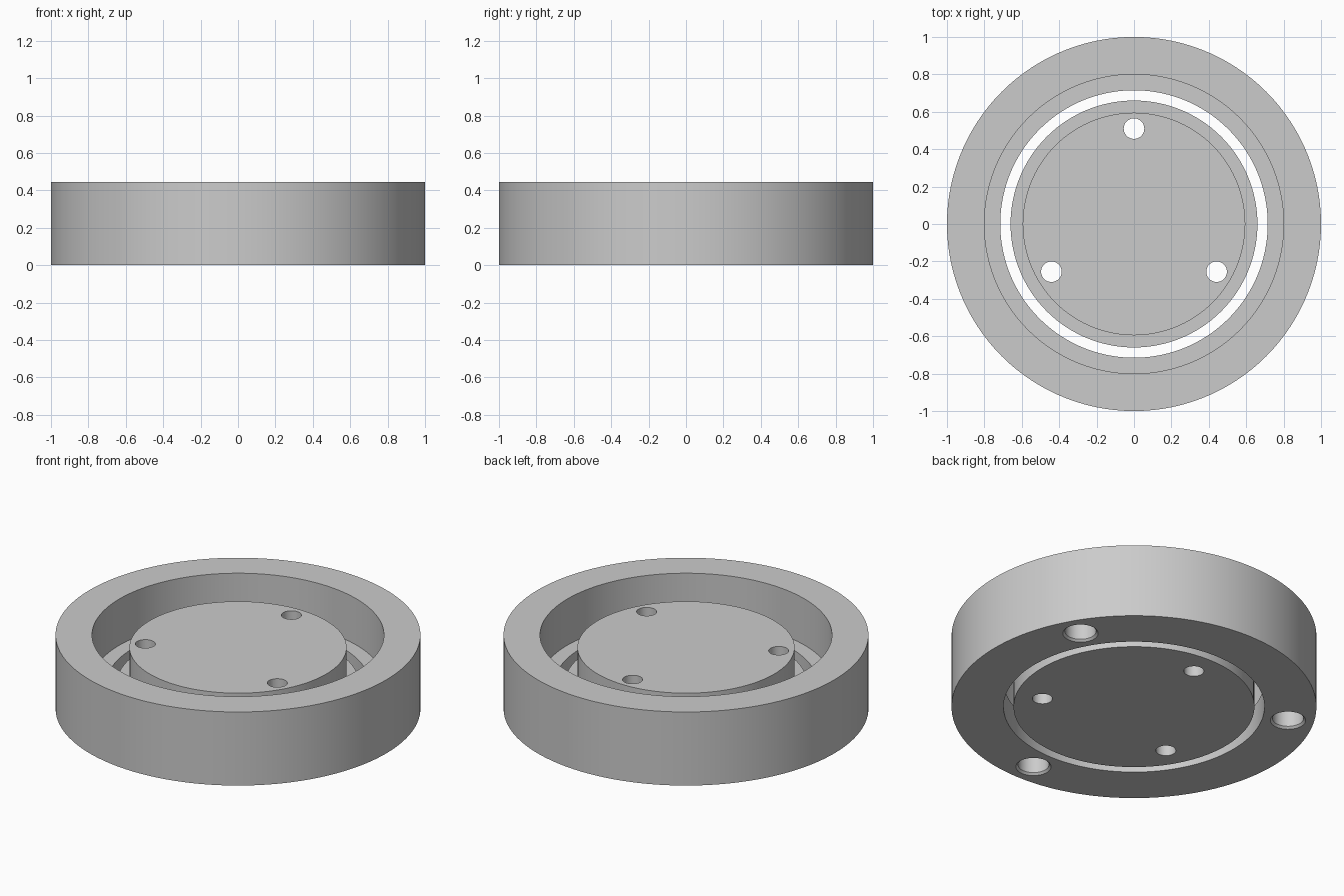
import bpy, bmesh, math

if "Cube" in bpy.data.objects:
    bpy.data.objects.remove(bpy.data.objects["Cube"])

SEGMENTS = 120

grey = bpy.data.materials.new("plain grey")
grey.diffuse_color = (0.6, 0.6, 0.6, 1)
grey.use_nodes = True
grey.node_tree.nodes["Principled BSDF"].inputs["Base Color"].default_value = grey.diffuse_color


def lathe(name, profile, segments=SEGMENTS, location=(0, 0, 0)):
    """Revolve a closed (radius, z) profile; points on the axis become poles."""
    bm = bmesh.new()
    verts = [bm.verts.new((r, 0, z)) for r, z in profile]
    edges = [bm.edges.new((verts[i], verts[(i + 1) % len(verts)]))
             for i in range(len(verts))]
    bmesh.ops.spin(bm, geom=verts + edges, cent=(0, 0, 0), axis=(0, 0, 1),
                   angle=math.tau, steps=segments, use_merge=False)
    bmesh.ops.remove_doubles(bm, verts=bm.verts, dist=1e-5)
    bmesh.ops.dissolve_degenerate(bm, edges=bm.edges, dist=1e-6)
    loose = [e for e in bm.edges if not e.link_faces]
    bmesh.ops.delete(bm, geom=loose, context='EDGES')
    bmesh.ops.recalc_face_normals(bm, faces=bm.faces)
    mesh = bpy.data.meshes.new(name)
    bm.to_mesh(mesh)
    bm.free()
    mesh.materials.append(grey)
    obj = bpy.data.objects.new(name, mesh)
    obj.location = location
    bpy.context.collection.objects.link(obj)
    return obj


def cut_three(target, profile, radius, first_angle):
    """Cut three evenly spaced round holes, then drop the cutters."""
    for i in range(3):
        a = math.radians(first_angle + 120 * i)
        cutter = lathe("hole_cutter", profile, 48,
                       (radius * math.cos(a), radius * math.sin(a), 0))
        cutter.hide_render = True
        mod = target.modifiers.new("hole", 'BOOLEAN')
        mod.operation = 'DIFFERENCE'
        mod.solver = 'EXACT'
        mod.object = cutter
        bpy.context.view_layer.objects.active = target
        bpy.ops.object.modifier_apply(modifier=mod.name)
        bpy.data.objects.remove(cutter)


def smooth(obj):
    bpy.ops.object.select_all(action='DESELECT')
    obj.select_set(True)
    bpy.context.view_layer.objects.active = obj
    bpy.ops.object.shade_smooth_by_angle(angle=math.radians(30))


# Outer ring with a ledge inside its bore
ring = lathe("outer_ring", [(0.715, 0), (1, 0), (1, 0.445), (0.8, 0.445),
                            (0.8, 0.165), (0.715, 0.165)])
# Chamfered blind pockets in the underside of the ring
cut_three(ring, [(0, -0.02), (0.117, -0.02), (0.085, 0.012),
                 (0.085, 0.125), (0, 0.125)], 0.857, 30)

# Inner disc: low flange with a raised boss
disc = lathe("inner_disc", [(0, 0), (0.66, 0), (0.66, 0.165), (0.595, 0.165),
                            (0.595, 0.37), (0, 0.37)])
# Through holes in the disc
cut_three(disc, [(0, -0.1), (0.055, -0.1), (0.055, 0.6), (0, 0.6)], 0.51, 90)

for part in (ring, disc):
    smooth(part)
